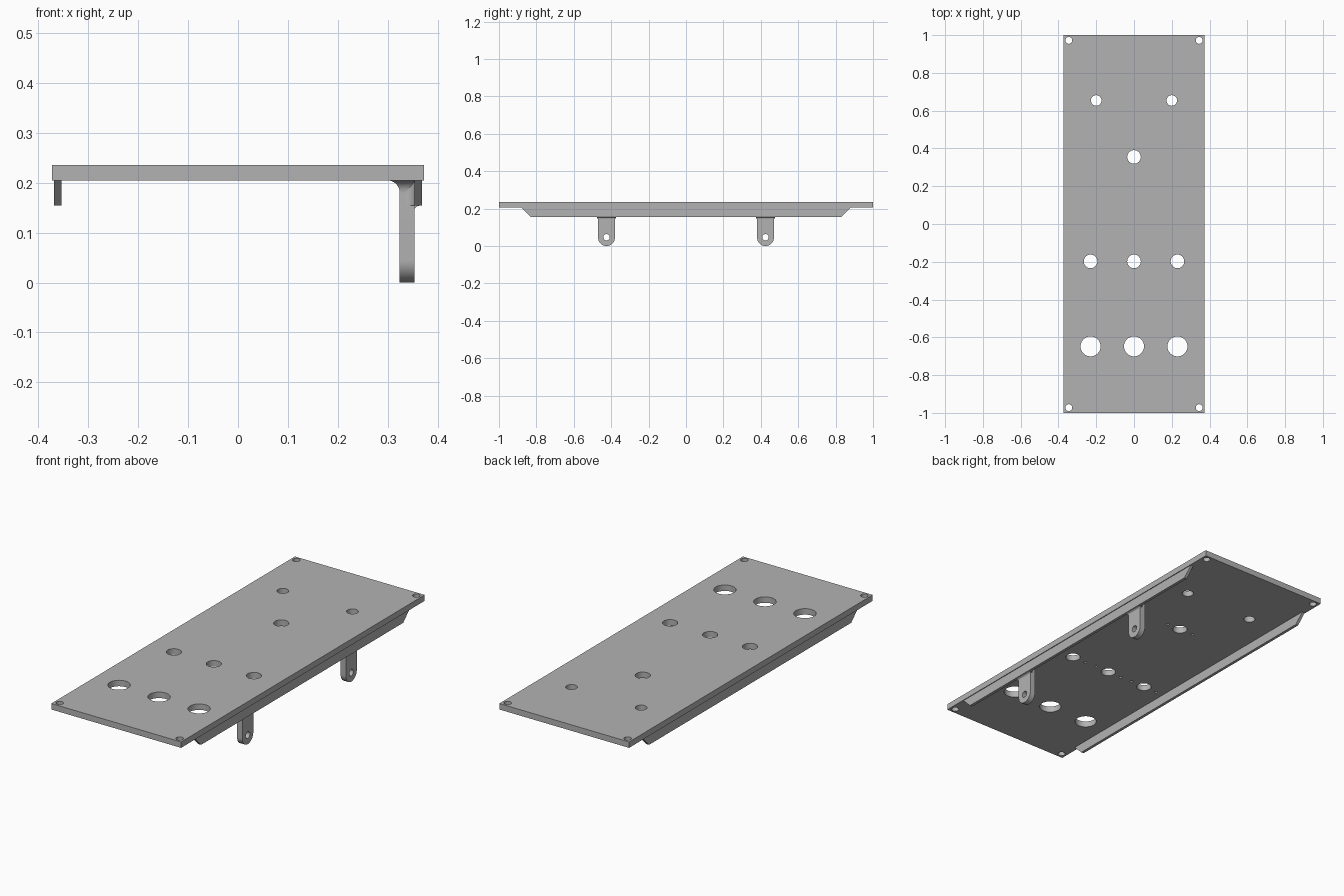
import bpy, bmesh, math
from mathutils import Vector

cube = bpy.data.objects.get("Cube")
if cube:
    bpy.data.objects.remove(cube, do_unlink=True)

grey = bpy.data.materials.new("grey_plastic")
grey.use_nodes = True
colour = (0.45, 0.45, 0.45, 1)
grey.diffuse_color = colour
grey.node_tree.nodes["Principled BSDF"].inputs["Base Color"].default_value = colour

TOP, UNDER, RAIL_Z = 0.236, 0.205, 0.155
HALF_X = 0.373
RAIL_IN, RAIL_OUT = 0.354, 0.369
LUG_IN, LUG_R, LUG_Y = 0.324, 0.045, 0.425
QUARTER = [i * math.pi / 16 for i in range(9)]


def finish(bm, name):
    bmesh.ops.recalc_face_normals(bm, faces=bm.faces)
    mesh = bpy.data.meshes.new(name)
    bm.to_mesh(mesh)
    bm.free()
    obj = bpy.data.objects.new(name, mesh)
    bpy.context.collection.objects.link(obj)
    mesh.materials.append(grey)
    return obj


def extrude(name, points, offset):
    """Solid prism from a planar outline."""
    bm = bmesh.new()
    face = bm.faces.new([bm.verts.new(p) for p in points])
    new = bmesh.ops.extrude_face_region(bm, geom=[face])["geom"]
    bmesh.ops.translate(bm, vec=Vector(offset),
                        verts=[v for v in new if isinstance(v, bmesh.types.BMVert)])
    return finish(bm, name)


def disc(r, n=32):
    return [(r * math.cos(2 * math.pi * i / n), r * math.sin(2 * math.pi * i / n))
            for i in range(n)]


def cut(obj, cutters):
    for c in cutters:
        mod = obj.modifiers.new("hole", 'BOOLEAN')
        mod.operation, mod.solver, mod.object = 'DIFFERENCE', 'EXACT', c
    bpy.context.view_layer.update()
    mesh = bpy.data.meshes.new_from_object(
        obj.evaluated_get(bpy.context.evaluated_depsgraph_get()))
    obj.modifiers.clear()
    obj.data = mesh
    for c in cutters:
        bpy.data.objects.remove(c, do_unlink=True)


def smooth(obj):
    bpy.ops.object.select_all(action='DESELECT')
    obj.select_set(True)
    bpy.context.view_layer.objects.active = obj
    bpy.ops.object.shade_smooth_by_angle(angle=math.radians(30))


# Base plate with its through holes
plate = extrude("base_plate", [(sx * HALF_X, sy, UNDER) for sx, sy in
                               ((-1, -1), (1, -1), (1, 1), (-1, 1))], (0, 0, TOP - UNDER))
holes = [(sx * 0.345, sy * 0.972, 0.018) for sx in (-1, 1) for sy in (-1, 1)]
holes += [(sx * 0.2, 0.654, 0.028) for sx in (-1, 1)]
holes += [(x, -0.648, 0.053) for x in (-0.23, 0, 0.23)]
ports = [(0, 0.355), (-0.23, -0.198), (0, -0.198), (0.23, -0.198)]
holes += [(x, y, 0.036) for x, y in ports]
cutters = [extrude("hole_cutter", [(x + a, y + b, 0.1) for a, b in disc(r)], (0, 0, 0.3))
           for x, y, r in holes]
# Small blind screw holes beside each port on the underside
cutters += [extrude("screw_cutter", [(x + s * 0.08 + a, y + b, 0.19) for a, b in disc(0.008, 12)],
                    (0, 0, 0.035)) for x, y in ports for s in (-1, 1)]
cut(plate, cutters)
smooth(plate)

# Side rails with slanted ends
for side, start in (("left", RAIL_IN), ("right", -RAIL_OUT)):
    extrude(side + "_rail", [(start, y, z) for y, z in
                             ((-0.88, UNDER), (-0.83, RAIL_Z), (0.83, RAIL_Z), (0.88, UNDER))],
            (RAIL_OUT - RAIL_IN, 0, 0))

# Mounting lugs on the left rail
for end, cy in (("front", -LUG_Y), ("back", LUG_Y)):
    outline = [(cy + LUG_R, UNDER), (cy - LUG_R, UNDER)]
    for i in range(25):
        a = math.pi + math.pi * i / 24
        outline.append((cy + LUG_R * math.cos(a), LUG_R + LUG_R * math.sin(a)))
    lug = extrude(end + "_lug", [(LUG_IN, y, z) for y, z in outline],
                  (RAIL_IN - LUG_IN, 0, 0))
    cut(lug, [extrude("pin_cutter", [(0.2, cy + a, 0.047 + b) for a, b in disc(0.017)],
                      (0.3, 0, 0))])
    smooth(lug)

    # Flared fillet between lug and plate
    r = 0.024
    bm = bmesh.new()
    rings = []
    for a in QUARTER:
        o, z = r * (1 - math.cos(a)), UNDER - r + r * math.sin(a)
        w = LUG_R + o
        rings.append([bm.verts.new(p) for p in (
            (LUG_IN - o, cy - w, z), (RAIL_IN, cy - w, z),
            (RAIL_IN, cy + w, z), (LUG_IN - o, cy + w, z))])
    for lo, hi in zip(rings, rings[1:]):
        for i in range(4):
            j = (i + 1) % 4
            bm.faces.new((lo[i], lo[j], hi[j], hi[i]))
    bm.faces.new(rings[0])
    bm.faces.new(rings[-1])
    smooth(finish(bm, end + "_lug_plate_fillet"))

    # Upright fillets between lug sides and rail
    r = 0.018
    for s in (-1, 1):
        arc = [(RAIL_IN - r + r * math.sin(a), cy + s * (LUG_R + r * (1 - math.cos(a))))
               for a in QUARTER]
        pts = [(x, y, RAIL_Z) for x, y in arc + [(RAIL_IN, cy + s * LUG_R)]]
        smooth(extrude(end + "_lug_rail_fillet", pts, (0, 0, UNDER - RAIL_Z)))

    # Fillet under the rail
    r = RAIL_OUT - RAIL_IN
    under = [(RAIL_OUT - r * math.sin(a), RAIL_Z - r * 0.6 * (1 - math.cos(a))) for a in QUARTER]
    under.append((RAIL_IN, RAIL_Z))
    smooth(extrude(end + "_lug_under_fillet", [(x, cy - 0.05, z) for x, z in under], (0, 0.1, 0)))
